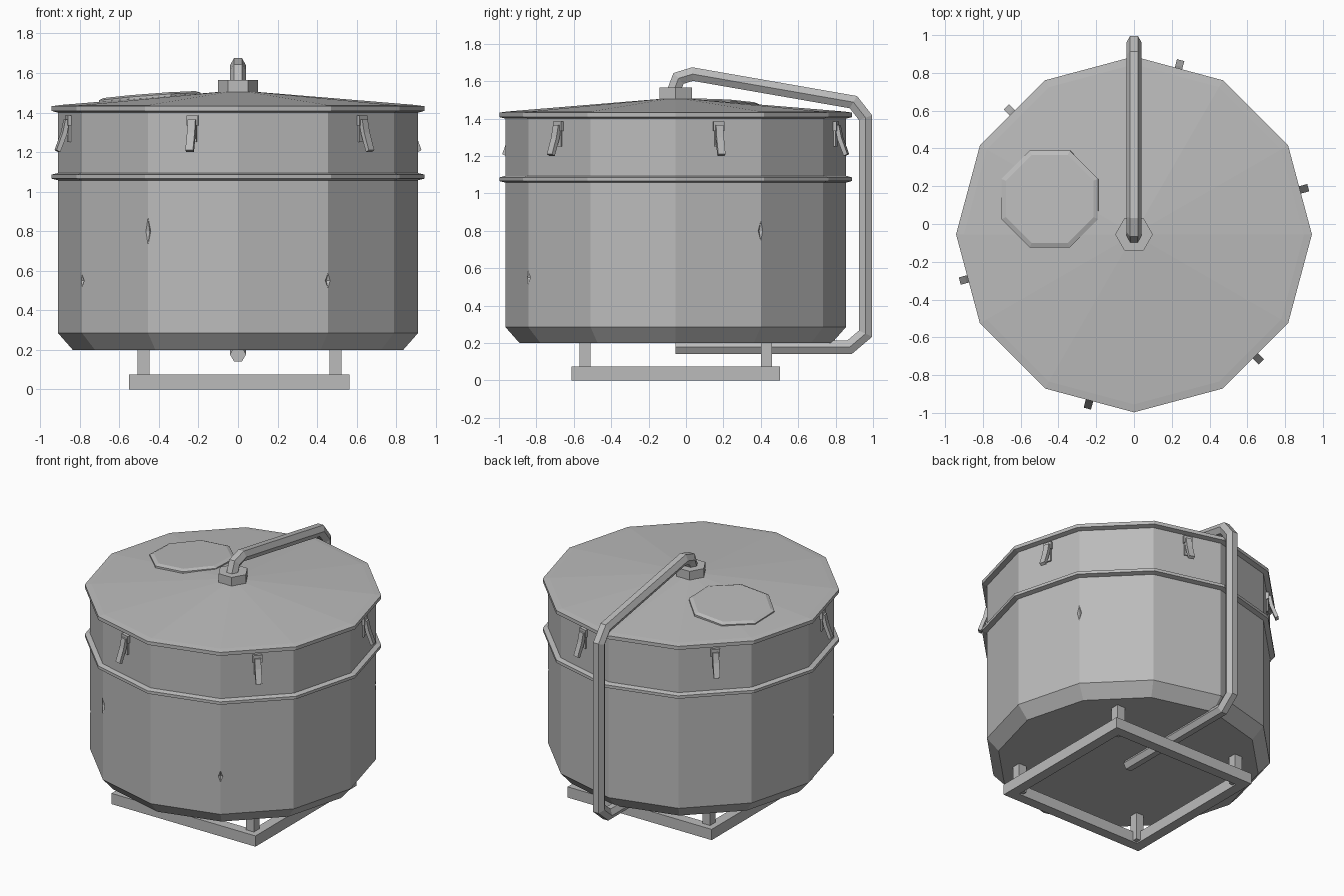
import bpy, bmesh
from math import pi, cos, sin, radians, atan
from mathutils import Vector, Matrix

cube = bpy.data.objects.get("Cube")
if cube:
    bpy.data.objects.remove(cube, do_unlink=True)

CENTRE = Vector((0, -0.055, 0))

steel = bpy.data.materials.new("grey steel")
steel.use_nodes = True
GREY = (0.5, 0.5, 0.5, 1)
steel.diffuse_color = GREY
steel.node_tree.nodes["Principled BSDF"].inputs["Base Color"].default_value = GREY


def finish(name, bm, matrix=Matrix()):
    bmesh.ops.recalc_face_normals(bm, faces=bm.faces)
    mesh = bpy.data.meshes.new(name)
    bm.to_mesh(mesh)
    bm.free()
    mesh.materials.append(steel)
    obj = bpy.data.objects.new(name, mesh)
    bpy.context.collection.objects.link(obj)
    obj.matrix_world = matrix
    return obj


def skin(bm, rings, caps=True):
    """Join successive rings of points with quads and close the ends."""
    rings = [[bm.verts.new(p) for p in ring] for ring in rings]
    n = len(rings[0])
    for a, b in zip(rings, rings[1:]):
        for i in range(n):
            j = (i + 1) % n
            bm.faces.new((a[i], a[j], b[j], b[i]))
    if caps:
        bm.faces.new(rings[0])
        bm.faces.new(rings[-1])


def turned(name, profile, sides, matrix, start=0.0):
    """Faceted solid of revolution from (radius, height) pairs."""
    bm = bmesh.new()
    angles = [start + 2 * pi * i / sides for i in range(sides)]
    skin(bm, [[(r * cos(a), r * sin(a), z) for a in angles] for r, z in profile])
    return finish(name, bm, matrix)


def add_box(bm, low, high):
    low, high = Vector(low), Vector(high)
    m = Matrix.Translation((low + high) / 2) @ Matrix.Diagonal((*(high - low), 1))
    bmesh.ops.create_cube(bm, size=1, matrix=m)


middle = Matrix.Translation(CENTRE)

# Drum with chamfered foot
drum = turned("drum", [(0.835, 0.2), (0.91, 0.285), (0.91, 1.42)], 12, middle)

# Shallow dents knocked into some of the vertical edges
for angle, height, half in ((240, 0.8, 0.27), (300, 0.55, 0.15),
                            (30, 0.8, 0.21), (210, 0.55, 0.12)):
    a = radians(angle)
    bm = bmesh.new()
    bmesh.ops.create_cone(bm, segments=4, radius1=0.07, radius2=0, depth=half)
    for v in bm.verts:
        v.co.z += half / 2
    bmesh.ops.mirror(bm, geom=bm.verts[:] + bm.edges[:] + bm.faces[:],
                     axis="Z", merge_dist=0.001)
    bmesh.ops.delete(bm, geom=[f for f in bm.faces if abs(f.normal.z) > 0.99],
                     context="FACES")
    place = CENTRE + Vector((0.962 * cos(a), 0.962 * sin(a), height))
    cutter = finish("dent_cutter", bm, Matrix.Translation(place)
                    @ Matrix.Rotation(a, 4, "Z"))
    cutter.hide_render = True
    dent = drum.modifiers.new("dent", "BOOLEAN")
    dent.operation, dent.object, dent.solver = "DIFFERENCE", cutter, "EXACT"
    bpy.context.view_layer.objects.active = drum
    bpy.ops.object.modifier_apply(modifier=dent.name)
    bpy.data.objects.remove(cutter, do_unlink=True)

# Raised band and lid with a bevelled rim
turned("band", [(0.9, 1.055), (0.942, 1.066), (0.942, 1.086), (0.9, 1.097)], 12, middle)
turned("lid", [(0.9, 1.397), (0.942, 1.408), (0.942, 1.432), (0.9, 1.438),
               (0.05, 1.508)], 12, middle)

# Hexagonal fitting at the lid centre
turned("pipe_nut", [(0.1, 1.48), (0.1, 1.565)], 6, middle)

# Octagonal hatch lying on the sloping lid
out = Vector((-0.445, 0.187, 0))
tilt = Matrix.Rotation(atan(0.082), 4, Vector((0, 0, 1)).cross(out))
spot = Matrix.Translation(CENTRE + out + Vector((0, 0, 1.468)))
turned("hatch", [(0.278, -0.01), (0.278, 0.01), (0.252, 0.02)], 8,
       spot @ tilt, pi / 8)

# Six-sided pipe from the lid, down the back and under the drum
path = [Vector((0, y, z)) for y, z in (
    (-0.065, 1.55), (-0.04, 1.615), (0.035, 1.638), (0.895, 1.488),
    (0.96, 1.405), (0.96, 0.25), (0.875, 0.178), (-0.055, 0.178))]
rings = []
for i, p in enumerate(path):
    before = (p - path[i - 1]).normalized() if i else None
    after = (path[i + 1] - p).normalized() if i < len(path) - 1 else None
    before, after = before or after, after or before
    along = (before + after).normalized()
    side = Vector((1, 0, 0))
    up = side.cross(along) / along.dot(before)
    rings.append([p + 0.041 * (side * cos(k * pi / 3) + up * sin(k * pi / 3))
                  for k in range(6)])
bm = bmesh.new()
skin(bm, rings)
finish("pipe", bm)

# Latches on every other side of the upper drum
for k in range(6):
    bm = bmesh.new()
    add_box(bm, (0.87, -0.03, 1.335), (0.897, 0.03, 1.385))
    add_box(bm, (0.87, -0.02, 1.25), (0.889, 0.02, 1.36))
    lever = [(0.885, 1.365), (0.908, 1.365), (0.922, 1.3), (0.955, 1.21),
             (0.935, 1.2), (0.9, 1.29)]
    skin(bm, [[(r, y, z) for r, z in lever] for y in (-0.02, 0.02)])
    finish(f"latch_{k + 1}", bm,
           middle @ Matrix.Rotation(radians(15 + 60 * k), 4, "Z"))

# Square base frame and its four posts
base = Matrix.Translation(CENTRE + Vector((0.007, 0, 0)))
bm = bmesh.new()
corners = ((-1, -1), (1, -1), (1, 1), (-1, 1))
skin(bm, [[(x * r, y * r, z) for x, y in corners] for r, z in (
    (0.557, 0), (0.557, 0.075), (0.487, 0.075), (0.487, 0), (0.557, 0))], caps=False)
bmesh.ops.remove_doubles(bm, verts=bm.verts, dist=0.0001)
finish("base_frame", bm, base)
for n, (x, y) in enumerate(corners):
    bm = bmesh.new()
    cx, cy = x * 0.485, y * 0.485
    add_box(bm, (cx - 0.03, cy - 0.03, 0.01), (cx + 0.03, cy + 0.03, 0.21))
    finish(f"post_{n + 1}", bm, base)
